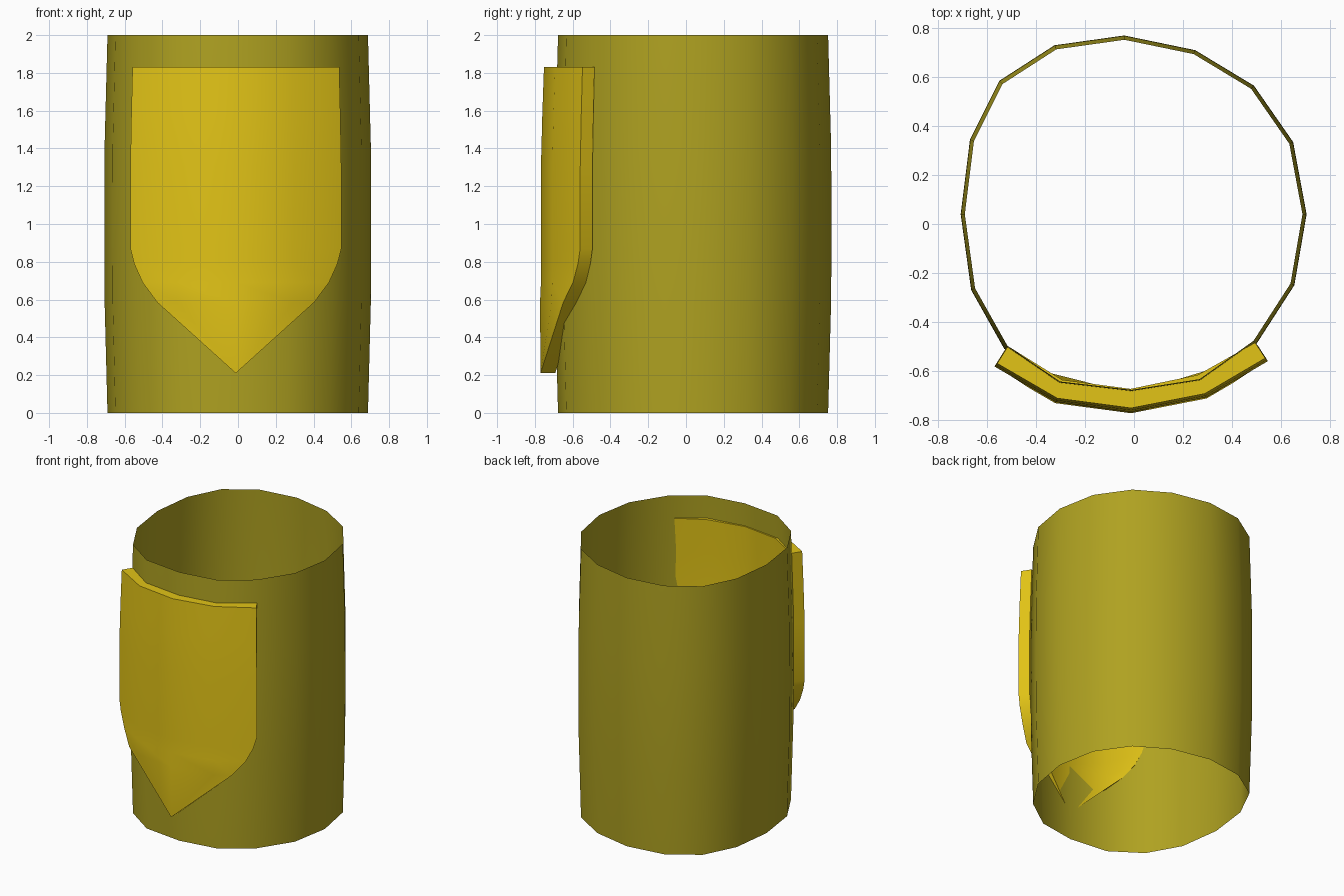
import bpy, bmesh

if "Cube" in bpy.data.objects:
    bpy.data.objects.remove(bpy.data.objects["Cube"])

CY = 0.037  # centre of the tube in y


def scaled(p, f, z):
    return (p[0] * f, CY + (p[1] - CY) * f, z)


def finish(bm, name, color):
    bmesh.ops.recalc_face_normals(bm, faces=bm.faces[:])
    me = bpy.data.meshes.new(name)
    bm.to_mesh(me)
    bm.free()
    ob = bpy.data.objects.new(name, me)
    bpy.context.collection.objects.link(ob)
    mat = bpy.data.materials.new(name + "_colour")
    mat.diffuse_color = color
    mat.use_nodes = True
    mat.node_tree.nodes["Principled BSDF"].inputs["Base Color"].default_value = mat.diffuse_color
    me.materials.append(mat)
    bpy.ops.object.select_all(action='DESELECT')
    ob.select_set(True)
    bpy.context.view_layer.objects.active = ob
    bpy.ops.object.shade_smooth_by_angle(angle=0.7)
    return ob


# Open, slightly bulging 16-sided tube
ring = [(-.04, .77), (.25, .71), (.49, .565), (.65, .335), (.705, .04), (.655, -.25),
        (.50, -.49), (.275, -.65), (-.01, -.695), (-.31, -.66), (-.53, -.51),
        (-.665, -.27), (-.708, .04), (-.67, .345), (-.55, .585), (-.325, .73)]
bm = bmesh.new()
rows = [[bm.verts.new(scaled(p, f, z)) for p in ring]
        for z, f in ((0, .976), (.6, .998), (1, 1), (1.4, .998), (2, .976))]
for a, b in zip(rows, rows[1:]):
    for i in range(16):
        j = (i + 1) % 16
        bm.faces.new((a[i], a[j], b[j], b[i]))
finish(bm, "tube_sleeve", (.43, .36, .015, 1))

# Curved shield plate: outer and inner arcs, narrowing to a point
outer = [(-.57, -.582), (-.32, -.727), (-.012, -.768), (.295, -.708), (.547, -.56)]
inner = [(-.525, -.51), (-.30, -.65), (-.015, -.688), (.265, -.63), (.505, -.495)]
# z, bulge, width of the end strips
levels = [(1.83, .98, 1), (1.58, .991, 1), (1.3, 1, 1), (.87, 1, 1),
          (.79, 1, .92), (.69, 1, .74), (.585, 1.006, .42)]


def arc(pts, t):
    def mix(a, b):
        return tuple(u + (v - u) * t for u, v in zip(a, b))
    return [mix(pts[1], pts[0])] + pts[1:4] + [mix(pts[3], pts[4])]


bm = bmesh.new()
skins = []
for pts, tip_y in ((outer, -.77), (inner, -.692)):
    skin = [[bm.verts.new(scaled(p, f, z)) for p in arc(pts, t)] for z, f, t in levels]
    tip = bm.verts.new((-.012, tip_y, .21))
    for a, b in zip(skin, skin[1:]):
        for i in range(4):
            bm.faces.new((a[i], a[i + 1], b[i + 1], b[i]))
    for i in range(4):
        bm.faces.new((skin[-1][i], skin[-1][i + 1], tip))
    # Rim runs across the top, down one side to the tip and back up
    skins.append(skin[0] + [r[4] for r in skin[1:]] + [tip] + [r[0] for r in skin[:0:-1]])
o, n = skins
for i in range(len(o)):
    j = (i + 1) % len(o)
    bm.faces.new((o[i], o[j], n[j], n[i]))
finish(bm, "shield_plate", (.76, .55, .008, 1))
